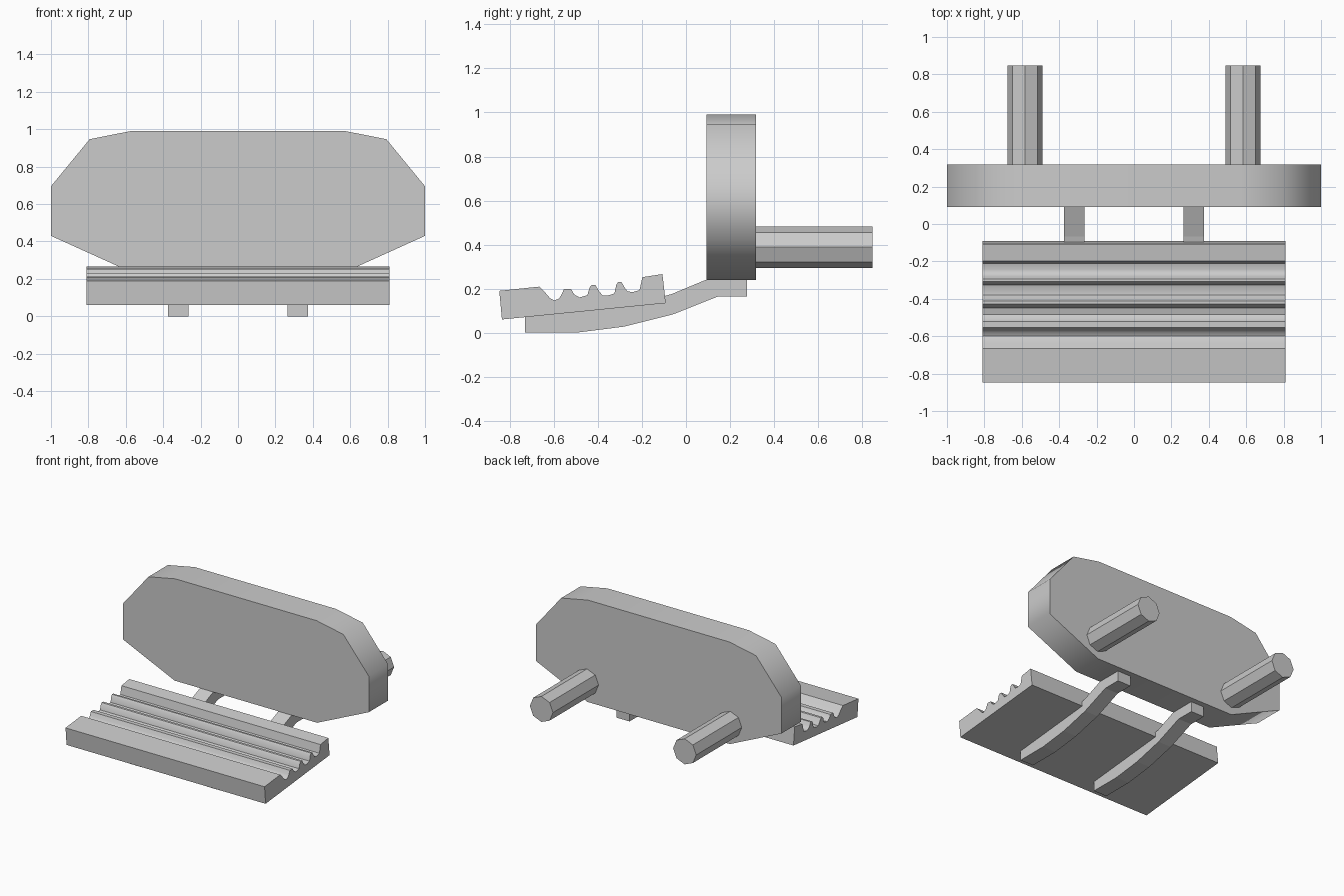
import bpy, bmesh, math
from mathutils import Vector

cube = bpy.data.objects.get("Cube")
if cube:
    bpy.data.objects.remove(cube, do_unlink=True)

grey = bpy.data.materials.new("plain_grey")
grey.use_nodes = True
COLOUR = (0.6, 0.6, 0.6, 1)
grey.diffuse_color = COLOUR
grey.node_tree.nodes["Principled BSDF"].inputs["Base Color"].default_value = COLOUR


def extrude_profile(name, points, offset, smooth_angle=None):
    """Solid made by sweeping a closed outline along one axis."""
    bm = bmesh.new()
    face = bm.faces.new([bm.verts.new(p) for p in points])
    swept = bmesh.ops.extrude_face_region(bm, geom=[face], use_keep_orig=True)["geom"]
    moved = [g for g in swept if isinstance(g, bmesh.types.BMVert)]
    bmesh.ops.translate(bm, verts=moved, vec=Vector(offset))
    bmesh.ops.recalc_face_normals(bm, faces=bm.faces)
    mesh = bpy.data.meshes.new(name)
    bm.to_mesh(mesh)
    bm.free()
    mesh.materials.append(grey)
    obj = bpy.data.objects.new(name, mesh)
    bpy.context.collection.objects.link(obj)
    if smooth_angle:
        bpy.ops.object.select_all(action="DESELECT")
        obj.select_set(True)
        bpy.context.view_layer.objects.active = obj
        bpy.ops.object.shade_smooth_by_angle(angle=math.radians(smooth_angle))
    return obj


# Back plate: mirrored faceted outline, thick in y
FRONT, BACK = 0.092, 0.318
half = [(0.58, 0.24), (1.0, 0.43), (1.0, 0.695), (0.793, 0.947), (0.575, 0.99)]
outline = half + [(-x, z) for x, z in reversed(half)]
extrude_profile("back_plate", [(x, FRONT, z) for x, z in outline],
                (0, BACK - FRONT, 0), 70)

# Ridged tread: side profile swept across the width
tread = [(-0.848, 0.19), (-0.666, 0.209), (-0.642, 0.185), (-0.618, 0.157),
         (-0.598, 0.146), (-0.577, 0.155), (-0.566, 0.172), (-0.554, 0.198),
         (-0.522, 0.198), (-0.508, 0.174), (-0.484, 0.16), (-0.448, 0.17),
         (-0.438, 0.205), (-0.429, 0.216), (-0.411, 0.216), (-0.398, 0.193),
         (-0.38, 0.17), (-0.357, 0.168), (-0.325, 0.178), (-0.316, 0.22),
         (-0.307, 0.23), (-0.293, 0.23), (-0.28, 0.207), (-0.266, 0.188),
         (-0.243, 0.184), (-0.211, 0.193), (-0.198, 0.252), (-0.107, 0.266),
         (-0.092, 0.134), (-0.836, 0.06)]
WIDTH = 0.81
extrude_profile("ridged_tread", [(-WIDTH, y, z) for y, z in tread],
                (2 * WIDTH, 0, 0), 45)

# Curved support rails joining the tread to the plate
rail = [(-0.732, 0.08), (-0.732, 0.0), (-0.498, 0.0), (-0.284, 0.027),
        (-0.062, 0.082), (0.147, 0.165), (0.278, 0.165), (0.278, 0.24),
        (0.09, 0.24), (-0.066, 0.175), (-0.11, 0.163), (-0.2, 0.14)]
PEG_X, PEG_Z, PEG_R = 0.583, 0.388, 0.094
for side, label in ((-1, "right"), (1, "left")):
    extrude_profile(f"support_rail_{label}",
                    [(side * 0.265, y, z) for y, z in rail], (side * 0.108, 0, 0))

    # Octagonal rear pegs
    ring = [math.radians(45 * i) for i in range(8)]
    extrude_profile(f"rear_peg_{label}",
                    [(side * PEG_X + PEG_R * math.cos(a), BACK, PEG_Z + PEG_R * math.sin(a))
                     for a in ring], (0, 0.848 - BACK, 0))
